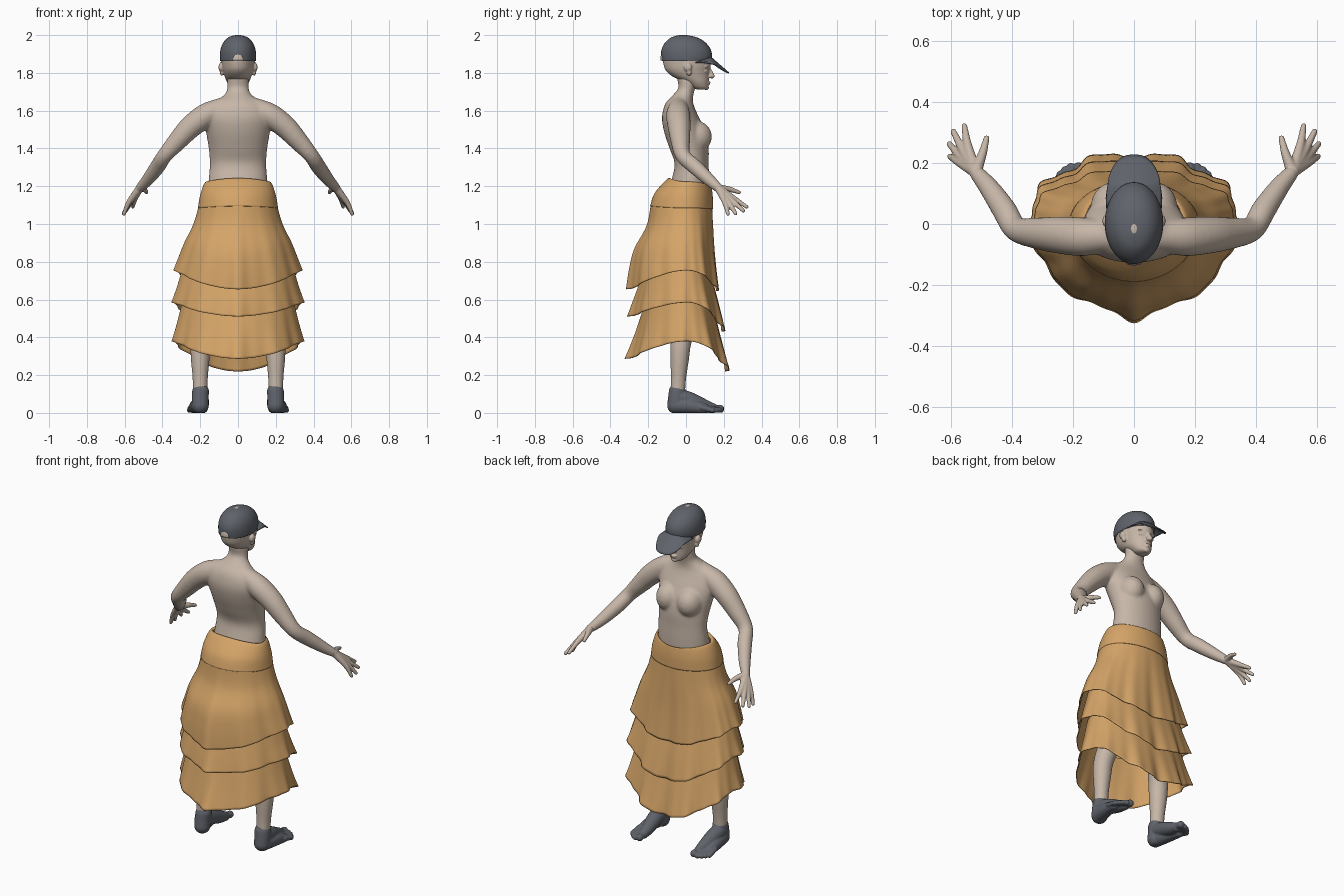
import bpy, bmesh, math
from mathutils import Vector, Matrix

if "Cube" in bpy.data.objects:
    bpy.data.objects.remove(bpy.data.objects["Cube"])


def material(name, rgb):
    m = bpy.data.materials.new(name)
    m.use_nodes = True
    m.diffuse_color = (*rgb, 1)
    b = m.node_tree.nodes["Principled BSDF"]
    b.inputs["Base Color"].default_value = (*rgb, 1)
    b.inputs["Roughness"].default_value = 0.8
    return m


SKIN = material("beige_skin", (0.57, 0.47, 0.39))
CLOTH = material("ochre_cloth", (0.66, 0.37, 0.137))
GREY = material("slate_grey", (0.115, 0.125, 0.145))


def finish(bm, name, mat):
    bmesh.ops.recalc_face_normals(bm, faces=bm.faces)
    me = bpy.data.meshes.new(name)
    bm.to_mesh(me)
    bm.free()
    me.materials.append(mat)
    for p in me.polygons:
        p.use_smooth = True
    ob = bpy.data.objects.new(name, me)
    bpy.context.collection.objects.link(ob)
    return ob


def skin_rings(bm, rings, caps=True):
    """Bridge a list of closed rings of points."""
    vs = [[bm.verts.new(p) for p in r] for r in rings]
    n = len(vs[0])
    for a, b in zip(vs, vs[1:]):
        for i in range(n):
            j = (i + 1) % n
            bm.faces.new((a[i], a[j], b[j], b[i]))
    if caps:
        bm.faces.new(vs[0])
        bm.faces.new(vs[-1])


def spline(rows, sub):
    """Smooth curve through rows of numbers."""
    out = []
    for i in range(len(rows) - 1):
        quad = list(zip(rows[max(i - 1, 0)], rows[i], rows[i + 1], rows[min(i + 2, len(rows) - 1)]))
        for k in range(sub):
            t = k / sub
            out.append([b + .5 * t * (c - a + t * (2 * a - 5 * b + 4 * c - d + t * (3 * (b - c) + d - a)))
                        for a, b, c, d in quad])
    return out + [list(rows[-1])]


def stack(bm, rows, n=48):
    """Horizontal ellipses: z, half width, back y, front y."""
    skin_rings(bm, [[(rx * math.sin(a), (yb + yf) / 2 - (yf - yb) / 2 * math.cos(a), z)
                     for a in (math.tau * i / n for i in range(n))]
                    for z, rx, yb, yf in spline(rows, 4)])


def ball(bm, c, r):
    r = r if isinstance(r, tuple) else (r, r, r)
    m = Matrix.Translation(c) @ Matrix.Diagonal((*r, 1))
    bmesh.ops.create_uvsphere(bm, u_segments=20, v_segments=12, radius=1, matrix=m)


def tube(bm, pts, s=1, n=18):
    """Round limb through (x, y, z, radius) points; s mirrors x."""
    pts = spline(pts, 4)
    P = [Vector((s * p[0], p[1], p[2])) for p in pts]
    d = P[-1] - P[0]
    ref = Vector([float(k == min(range(3), key=lambda i: abs(d[i]))) for k in range(3)])
    rings = []
    for i, p in enumerate(P):
        t = (P[min(i + 1, len(P) - 1)] - P[max(i - 1, 0)]).normalized()
        u = t.cross(ref).normalized()
        w = t.cross(u)
        rings.append([p + pts[i][3] * (u * math.cos(math.tau * k / n) + w * math.sin(math.tau * k / n))
                      for k in range(n)])
    skin_rings(bm, rings)
    ball(bm, P[0], pts[0][3])
    ball(bm, P[-1], pts[-1][3])


def fuse(ob, voxel, smooth):
    m = ob.modifiers.new("fuse", 'REMESH')
    m.mode, m.voxel_size, m.use_smooth_shade = 'VOXEL', voxel, True
    m = ob.modifiers.new("soften", 'SMOOTH')
    m.factor, m.iterations = 0.5, smooth


# Body: torso, neck, arms and legs fused into one skin
bm = bmesh.new()
stack(bm, [(1.0, .15, -.12, .11), (1.15, .16, -.10, .12), (1.24, .155, -.075, .122),
           (1.32, .149, -.06, .12), (1.40, .155, -.087, .12), (1.48, .168, -.114, .105),
           (1.55, .178, -.127, .076), (1.60, .168, -.122, .052), (1.64, .132, -.108, .038),
           (1.67, .09, -.082, .037), (1.695, .064, -.058, .042), (1.725, .057, -.04, .05),
           (1.78, .057, -.05, .06)])
for s in (1, -1):
    ball(bm, (s * .07, .05, 1.462), (.074, .088, .086))
    # shoulder slope and arm
    tube(bm, [(.03, -.04, 1.635, .05), (.1, -.04, 1.61, .055), (.17, -.042, 1.575, .064),
              (.25, -.036, 1.515, .061), (.32, -.03, 1.44, .052), (.388, -.016, 1.362, .041),
              (.425, .045, 1.305, .041), (.475, .118, 1.238, .034), (.515, .166, 1.195, .026)], s)
    # leg
    tube(bm, [(.09, .0, 1.02, .085), (.13, .01, .75, .077), (.17, 0, .5, .062),
              (.196, -.027, .37, .055), (.2, -.034, .28, .05), (.2, -.04, .18, .041),
              (.2, -.045, .08, .04)], s)
fuse(finish(bm, "body", SKIN), .0065, 18)

# Hands: fingers reach back to the wrist and form the palm
for s, side in ((1, "left"), (-1, "right")):
    bm = bmesh.new()
    tube(bm, [(.49, .137, 1.22, .024), (.52, .172, 1.19, .023)], s)
    for base, tip in (((.545, .255, 1.135), (.557, .322, 1.09)),
                      ((.562, .243, 1.125), (.593, .304, 1.07)),
                      ((.573, .225, 1.115), (.606, .263, 1.055)),
                      ((.577, .205, 1.115), (.604, .222, 1.053)),
                      ((.497, .232, 1.183), (.484, .282, 1.167))):
        tube(bm, [(.52, .172, 1.19, .021), (*base, .0145), (*tip, .0098)], s)
    fuse(finish(bm, side + "_hand", SKIN), .0045, 4)

# Head with face and ears
bm = bmesh.new()
stack(bm, [(1.712, .02, .06, .11), (1.722, .04, .03, .118), (1.75, .058, -.01, .12),
           (1.78, .07, -.07, .122), (1.81, .079, -.105, .124), (1.84, .084, -.118, .13),
           (1.88, .085, -.12, .125), (1.93, .07, -.09, .09)])
tube(bm, [(0, .118, 1.83, .009), (0, .132, 1.80, .011), (0, .138, 1.784, .014)])
ball(bm, (0, .118, 1.751), (.022, .013, .006))
ball(bm, (0, .116, 1.741), (.019, .013, .006))
ball(bm, (0, .108, 1.722), (.02, .014, .013))
for s in (1, -1):
    ball(bm, (s * .012, .128, 1.781), (.009, .010, .008))
    ball(bm, (s * .034, .104, 1.808), (.018, .012, .009))
    ball(bm, (s * .034, .108, 1.832), (.026, .012, .006))
    ball(bm, (s * .089, .01, 1.83), (.015, .022, .024))
    ball(bm, (s * .085, .016, 1.803), (.012, .014, .018))
fuse(finish(bm, "head", SKIN), .004, 5)

# Foot coverings with separate toes
for s, side in ((1, "left"), (-1, "right")):
    bm = bmesh.new()
    tube(bm, [(.198, -.046, .112, .045), (.2, -.05, .08, .045), (.2, -.055, .04, .045)], s)
    tube(bm, [(.2, -.045, .085, .044), (.197, .02, .067, .043), (.19, .09, .04, .036),
              (.186, .14, .025, .027)], s)
    tube(bm, [(.205, -.05, .04, .042), (.22, .03, .035, .038), (.232, .1, .022, .027)], s)
    for x, y, r in ((.182, .182, .021), (.207, .186, .0145), (.226, .176, .014),
                    (.242, .161, .0135), (.257, .142, .0135)):
        tube(bm, [(x - .005, y - .06, .028, .014), (x, y, r, r)], s, 12)
    for v in bm.verts:
        v.co.z = max(v.co.z, -.001)
    fuse(finish(bm, side + "_sock", GREY), .0045, 2)


# Skirt tiers: side z, back z, front z, half width, back y, front y
def tier(name, rows, fold, n=180):
    rings = []
    curve = spline(rows, 6)
    for k, (zs, zb, zf, rx, yb, yf) in enumerate(curve):
        t = k / (len(curve) - 1)
        ring = []
        for j in range(n):
            a = math.tau * j / n
            c, sn = -math.cos(a), math.sin(a)
            wave = math.cos(9 * a) + .35 * math.cos(21 * a) - .4
            g = 1 + fold * t * wave * (.7 + .3 * c)
            if c < 0:  # ridge down the centre back
                g += fold * t * 1.2 * math.exp(-(sn / .13) ** 2)
            z = zs + ((zf if c > 0 else zb) - zs) * c * c
            # fuller corners in front, tapering behind
            flat = 1 + t * ((-.14 if c > 0 else .15) if fold else 0)
            y = math.copysign(abs(c) ** flat, c) * (yf if c > 0 else -yb)
            ring.append((rx * sn * (1 + (g - 1) * .6), y * g, z))
        rings.append(ring)
    bm = bmesh.new()
    skin_rings(bm, rings, caps=False)
    ob = finish(bm, name, CLOTH)
    m = ob.modifiers.new("thickness", 'SOLIDIFY')
    m.thickness, m.offset = .004, -1


tier("skirt_waistband", [(1.215, 1.23, 1.195, .155, -.08, .122), (1.225, 1.243, 1.205, .168, -.09, .132),
                         (1.205, 1.22, 1.185, .183, -.118, .137), (1.15, 1.16, 1.14, .201, -.168, .142),
                         (1.085, 1.095, 1.08, .212, -.19, .143)], 0)
tier("skirt_upper_tier", [(1.10, 1.11, 1.09, .207, -.185, .139), (1.0, .99, .98, .236, -.205, .146),
                          (.9, .87, .86, .284, -.263, .154), (.82, .76, .75, .315, -.285, .165),
                          (.755, .655, .645, .34, -.295, .178)], .05)
tier("skirt_middle_tier", [(.82, .76, .73, .28, -.22, .135), (.68, .62, .57, .318, -.26, .178),
                           (.585, .512, .43, .35, -.288, .212)], .055)
tier("skirt_lower_tier", [(.64, .57, .5, .285, -.22, .16), (.49, .41, .35, .318, -.262, .2),
                          (.38, .288, .22, .348, -.298, .235)], .06)

# Cap crown
bm = bmesh.new()
stack(bm, [(1.862, .094, -.128, .13), (1.885, .096, -.131, .137), (1.915, .094, -.131, .134),
           (1.945, .086, -.121, .118), (1.97, .071, -.102, .092), (1.987, .052, -.08, .06),
           (1.996, .031, -.055, .028), (2.0, .012, -.035, .002)], 64)
finish(bm, "cap_crown", GREY)

# Cap brim: curved sheet sloping forward
bm = bmesh.new()
NU, NV = 24, 8
grid = []
for i in range(NU + 1):
    u = -1 + 2 * i / NU
    inner = .128 * math.sqrt(1 - .8 * u * u) - .006
    outer = .086 + .14 * math.sqrt(1 - abs(u) ** 2.6)
    row = []
    for j in range(NV + 1):
        y = inner + (outer - inner) * j / NV
        row.append(bm.verts.new((.09 * u, y, 1.882 - .027 * u * u - .87 * max(0, y - .132))))
    grid.append(row)
for a, b in zip(grid, grid[1:]):
    for j in range(NV):
        bm.faces.new((a[j], b[j], b[j + 1], a[j + 1]))
brim = finish(bm, "cap_brim", GREY)
m = brim.modifiers.new("thickness", 'SOLIDIFY')
m.thickness, m.offset = .006, 0

# Openings of the cap: strap gap at the back and small hole on top
bm = bmesh.new()
ball(bm, (0, -.1265, 1.866), (.028, .0095, .036))
for v in bm.verts:
    v.co.z = max(v.co.z, 1.866)
finish(bm, "cap_back_opening", SKIN)
bm = bmesh.new()
ball(bm, (0, -.015, 1.9985), (.012, .02, .0025))
finish(bm, "cap_top_opening", SKIN)
